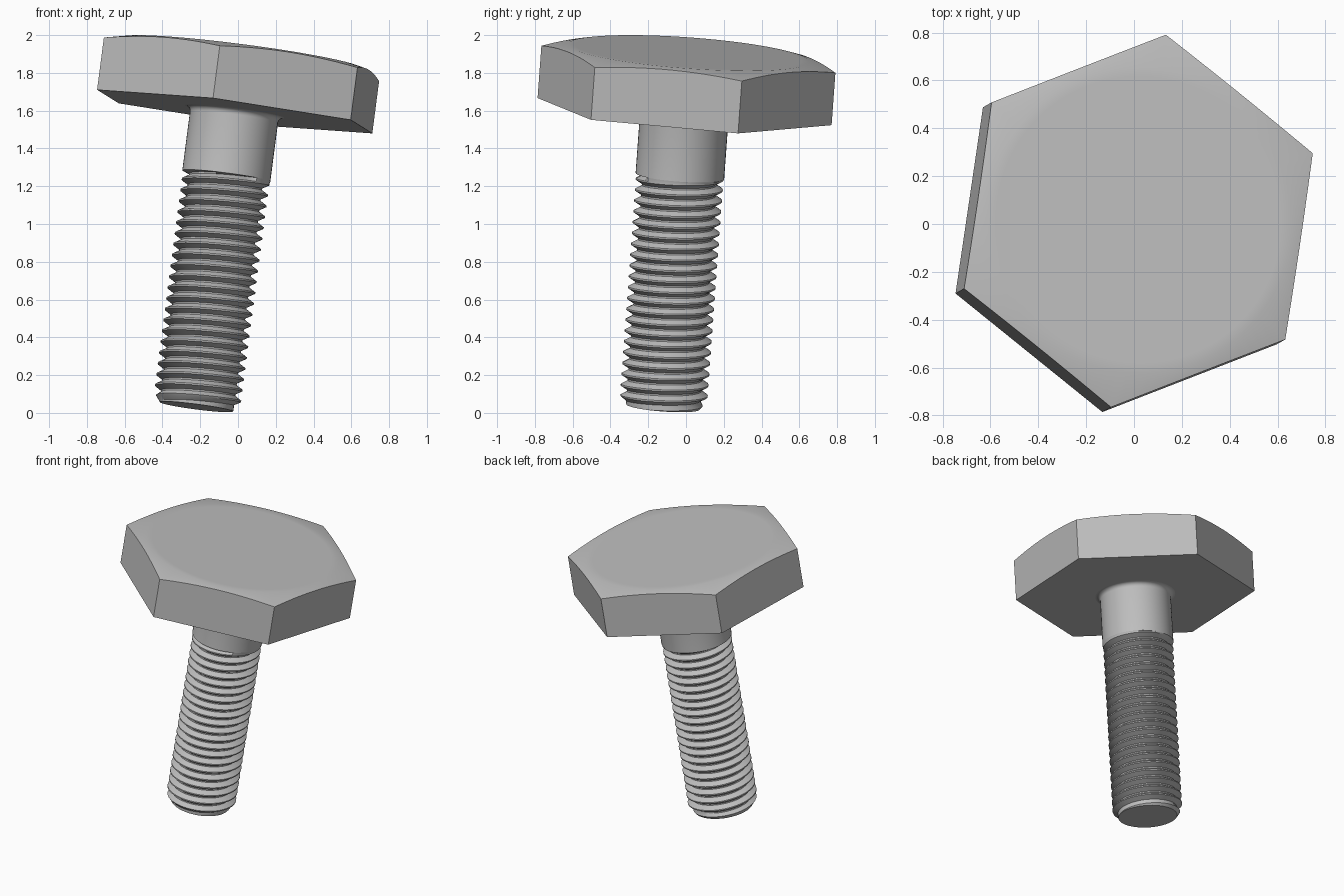
import bpy, bmesh
from math import cos, sin, pi, radians
from mathutils import Vector, Matrix

if "Cube" in bpy.data.objects:
    bpy.data.objects.remove(bpy.data.objects["Cube"])

# One plain steel colour
steel = bpy.data.materials.new("steel grey")
steel.use_nodes = True
GREY = (0.52, 0.52, 0.52, 1)
steel.diffuse_color = GREY
steel.node_tree.nodes["Principled BSDF"].inputs["Base Color"].default_value = GREY

# Tilted bolt frame: origin at the middle of the head's underside, z along the bolt
axis = Vector((0.130, 0.073, 1)).normalized()
corner = Vector((-0.7275, -0.2825, 0.115))
corner = (corner - axis * corner.dot(axis)).normalized()
frame = Matrix((corner, axis.cross(corner), axis)).transposed().to_4x4()
frame.translation = (-0.0175, -0.0075, 1.595)


def skin(name, rows, segments):
    """Skin rows of (radius, height) functions of the step around the axis."""
    bm = bmesh.new()
    grid = []
    for row in rows:
        ring = []
        for i in range(segments + 1):
            r, z = row(i)
            a = 2 * pi * i / segments
            ring.append(bm.verts.new((r * cos(a), r * sin(a), z)))
        grid.append(ring)
    for low, high in zip(grid, grid[1:]):
        for i in range(segments):
            bm.faces.new((low[i], low[i + 1], high[i + 1], high[i]))
    bmesh.ops.remove_doubles(bm, verts=bm.verts, dist=0.0001)
    bmesh.ops.recalc_face_normals(bm, faces=bm.faces)
    mesh = bpy.data.meshes.new(name)
    bm.to_mesh(mesh)
    bm.free()
    mesh.materials.append(steel)
    obj = bpy.data.objects.new(name, mesh)
    obj.matrix_world = frame
    bpy.context.collection.objects.link(obj)
    bpy.ops.object.select_all(action='DESELECT')
    obj.select_set(True)
    bpy.context.view_layer.objects.active = obj
    bpy.ops.object.shade_smooth_by_angle(angle=radians(30))
    return obj


def circle(r, z):
    return lambda i: (r, z)


# Hexagonal head with a shallow conical chamfer on top
HEAD_SEG = 96
RADIUS, HEIGHT, FLAT = 0.79, 0.314, 0.64


def hex_radius(i):
    a = (2 * pi * i / HEAD_SEG) % (pi / 3) - pi / 6
    return RADIUS * cos(pi / 6) / cos(a)


def hex_top(i):
    r = hex_radius(i)
    return r, HEIGHT - 0.034 * (r - FLAT) / (RADIUS - FLAT)


skin("hex_head", [circle(0, 0), lambda i: (hex_radius(i), 0), hex_top,
                  circle(FLAT, HEIGHT), circle(0.6, HEIGHT), circle(0, HEIGHT)], HEAD_SEG)

# Plain shank with a small fillet under the head
TOP, TIP = -0.345, -1.58
SHANK, CREST, ROOT, FILLET = 0.235, 0.232, 0.197, 0.03
fillet = [circle(SHANK + FILLET * (1 - cos(t * pi / 10)), FILLET * (sin(t * pi / 10) - 1))
          for t in range(6)]
skin("plain_shank", [circle(0, TOP), circle(SHANK, TOP)] + fillet, 48)

# Helical thread, clamped at both ends and chamfered at the tip
SEG, PITCH = 48, 0.058
PROFILE = [(0, ROOT), (0.14, ROOT), (0.5, CREST), (0.64, CREST)]


def thread_row(turn, part, r):
    def row(i):
        z = TIP + (turn + part + i / SEG) * PITCH
        if z >= TOP:
            return SHANK, TOP
        if z <= TIP:
            return 0.195, TIP
        return min(r, 0.195 + 0.75 * (z - TIP)), z
    return row


turns = int((TOP - TIP) / PITCH) + 2
rows = [thread_row(t, part, r) for t in range(-2, turns) for part, r in PROFILE]
skin("screw_thread", [circle(0, TIP)] + rows, SEG)
